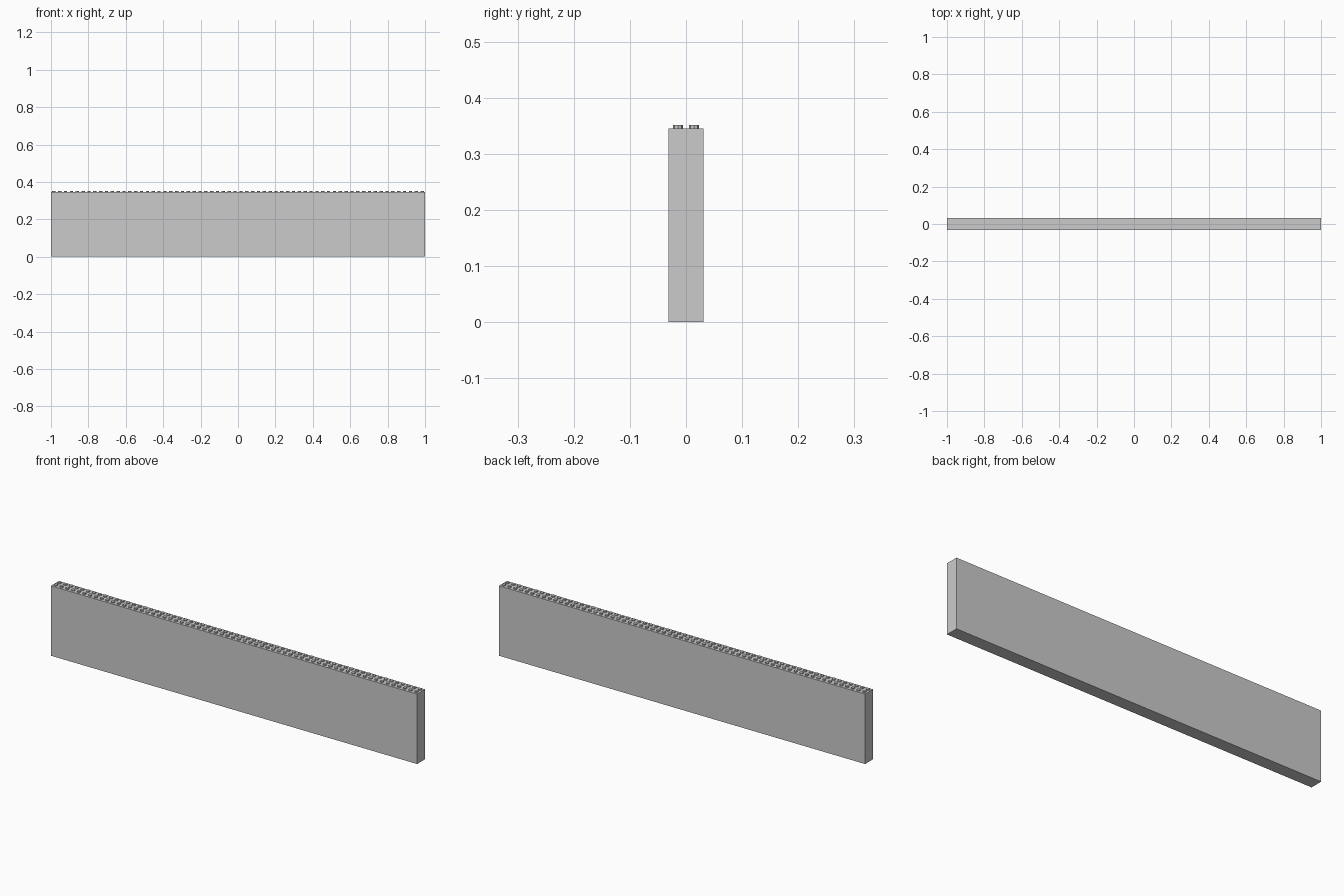
import bpy, bmesh
from mathutils import Matrix

if "Cube" in bpy.data.objects:
    bpy.data.objects.remove(bpy.data.objects["Cube"])

LENGTH, WIDTH, BODY_H = 2.0, 0.0625, 0.345
COLS, PITCH = 64, 0.03125
STUD_Y, STUD_R, STUD_H = 0.0145, 0.0088, 0.006


def finish(name, bm):
    mesh = bpy.data.meshes.new(name)
    bm.to_mesh(mesh)
    bm.free()
    obj = bpy.data.objects.new(name, mesh)
    bpy.context.collection.objects.link(obj)
    return obj


# Solid wall slab
bm = bmesh.new()
bmesh.ops.create_cube(bm, size=1, matrix=Matrix.Translation((0, 0, BODY_H / 2))
                      @ Matrix.Diagonal((LENGTH, WIDTH, BODY_H, 1)))
finish("wall_body", bm)

# One low-poly peg, repeated along the top in two rows
bm = bmesh.new()
bmesh.ops.create_cone(bm, cap_ends=True, segments=8, radius1=STUD_R, radius2=STUD_R,
                      depth=STUD_H)
pegs = finish("top_pegs", bm)
pegs.location = (-(COLS - 1) * PITCH / 2, -STUD_Y, BODY_H + STUD_H / 2)
for name, count, step in (("along", COLS, (PITCH, 0, 0)), ("rows", 2, (0, 2 * STUD_Y, 0))):
    arr = pegs.modifiers.new(name, 'ARRAY')
    arr.count = count
    arr.use_relative_offset = False
    arr.use_constant_offset = True
    arr.constant_offset_displace = step
